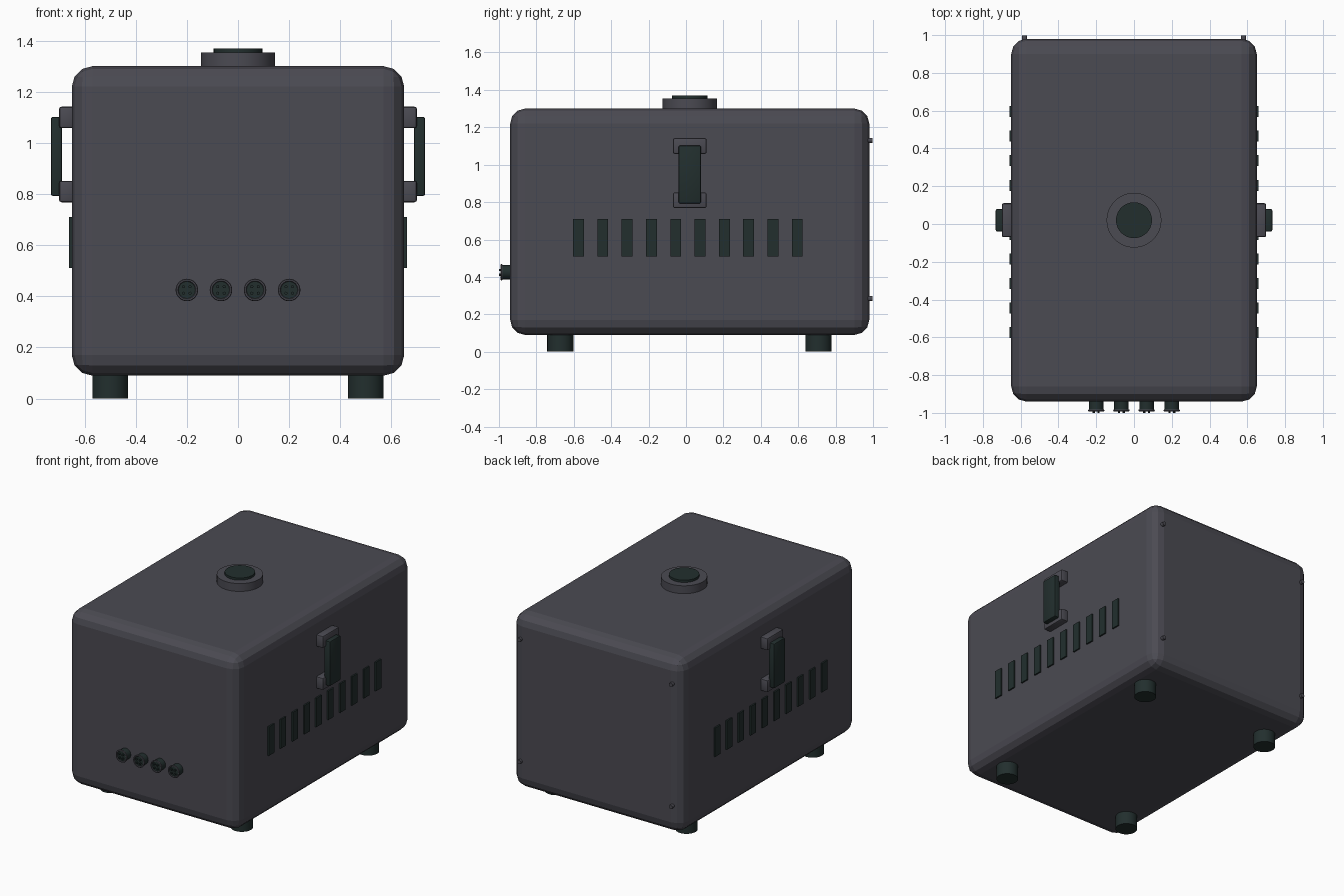
import bpy
import math

if "Cube" in bpy.data.objects:
    bpy.data.objects.remove(bpy.data.objects["Cube"])


def material(name, rgb):
    m = bpy.data.materials.new(name)
    m.diffuse_color = (*rgb, 1.0)
    m.use_nodes = True
    m.node_tree.nodes["Principled BSDF"].inputs["Base Color"].default_value = m.diffuse_color
    return m


GREY = material("slate grey", (0.070, 0.069, 0.085))
DARK = material("dark green black", (0.016, 0.028, 0.027))
CY = 0.02  # middle of the case along y


def finish(ob, name, mat, bevel=0.0, segments=2, smooth=True):
    ob.name = name
    ob.data.materials.append(mat)
    if bevel:
        mod = ob.modifiers.new("rounded edges", "BEVEL")
        mod.width = bevel
        mod.segments = segments
        mod.limit_method = "ANGLE"
        bpy.ops.object.modifier_apply(modifier=mod.name)
    if smooth:
        bpy.ops.object.shade_smooth_by_angle(angle=math.radians(28))
    return ob


def box(name, x, y, z, mat, **kw):
    """Box from (min, max) ranges."""
    bpy.ops.mesh.primitive_cube_add(
        size=1, location=[(a + b) / 2 for a, b in (x, y, z)])
    ob = bpy.context.object
    ob.scale = [abs(b - a) for a, b in (x, y, z)]
    bpy.ops.object.transform_apply(location=False, rotation=False, scale=True)
    return finish(ob, name, mat, **kw)


def disc(name, loc, r, depth, mat, along_y=False, sides=32, **kw):
    """Cylinder centred on loc, upright or lying along y."""
    rot = (math.pi / 2, 0, 0) if along_y else (0, 0, 0)
    bpy.ops.mesh.primitive_cylinder_add(
        vertices=sides, radius=r, depth=depth, location=loc, rotation=rot)
    return finish(bpy.context.object, name, mat, **kw)


# Case
box("case", (-0.65, 0.65), (-0.94, 0.98), (0.09, 1.30), GREY,
    bevel=0.08, segments=3, smooth=False)

# Round cap on the lid with a dark centre
disc("lid_cap", (0, CY, 1.322), 0.145, 0.065, GREY, sides=48)
disc("lid_cap_centre", (0, CY, 1.358), 0.095, 0.024, DARK, sides=48)

# Feet
for x in (-0.5, 0.5):
    for y in (-0.672, 0.708):
        disc("foot", (x, y, 0.05), 0.07, 0.10, DARK)

for s in (-1, 1):
    # Side handles: two brackets and a grip
    for z in (0.81, 1.10):
        box("handle_bracket", (s * 0.64, s * 0.70), (CY - 0.09, CY + 0.09),
            (z - 0.042, z + 0.042), GREY, bevel=0.01)
    box("handle_grip", (s * 0.688, s * 0.732), (CY - 0.06, CY + 0.06),
        (0.793, 1.102), DARK, bevel=0.008)
    # Row of side vents
    for i in range(10):
        y = -0.575 + 0.13 * i
        box("side_vent", (s * 0.64, s * 0.66), (y - 0.029, y + 0.029),
            (0.51, 0.71), DARK, smooth=False)
    # Screws on the back panel
    for z in (0.285, 1.13):
        disc("back_screw", (s * 0.58, 0.985, z), 0.014, 0.024, GREY,
             along_y=True, sides=12)

# Front sockets: barrel, rim, and contact pins
for i in range(4):
    x, z = -0.2 + i * 0.4 / 3, 0.425
    disc("socket_barrel", (x, -0.957, z), 0.038, 0.06, DARK, along_y=True)
    bpy.ops.mesh.primitive_torus_add(
        location=(x, -0.987, z), rotation=(math.pi / 2, 0, 0),
        major_radius=0.0385, minor_radius=0.0055,
        major_segments=32, minor_segments=6)
    finish(bpy.context.object, "socket_rim", GREY)
    for k in range(4):
        a = math.pi / 4 + k * math.pi / 2
        disc("socket_pin", (x + 0.018 * math.cos(a), -0.99,
                            z + 0.018 * math.sin(a)),
             0.006, 0.02, DARK, along_y=True, sides=10)
